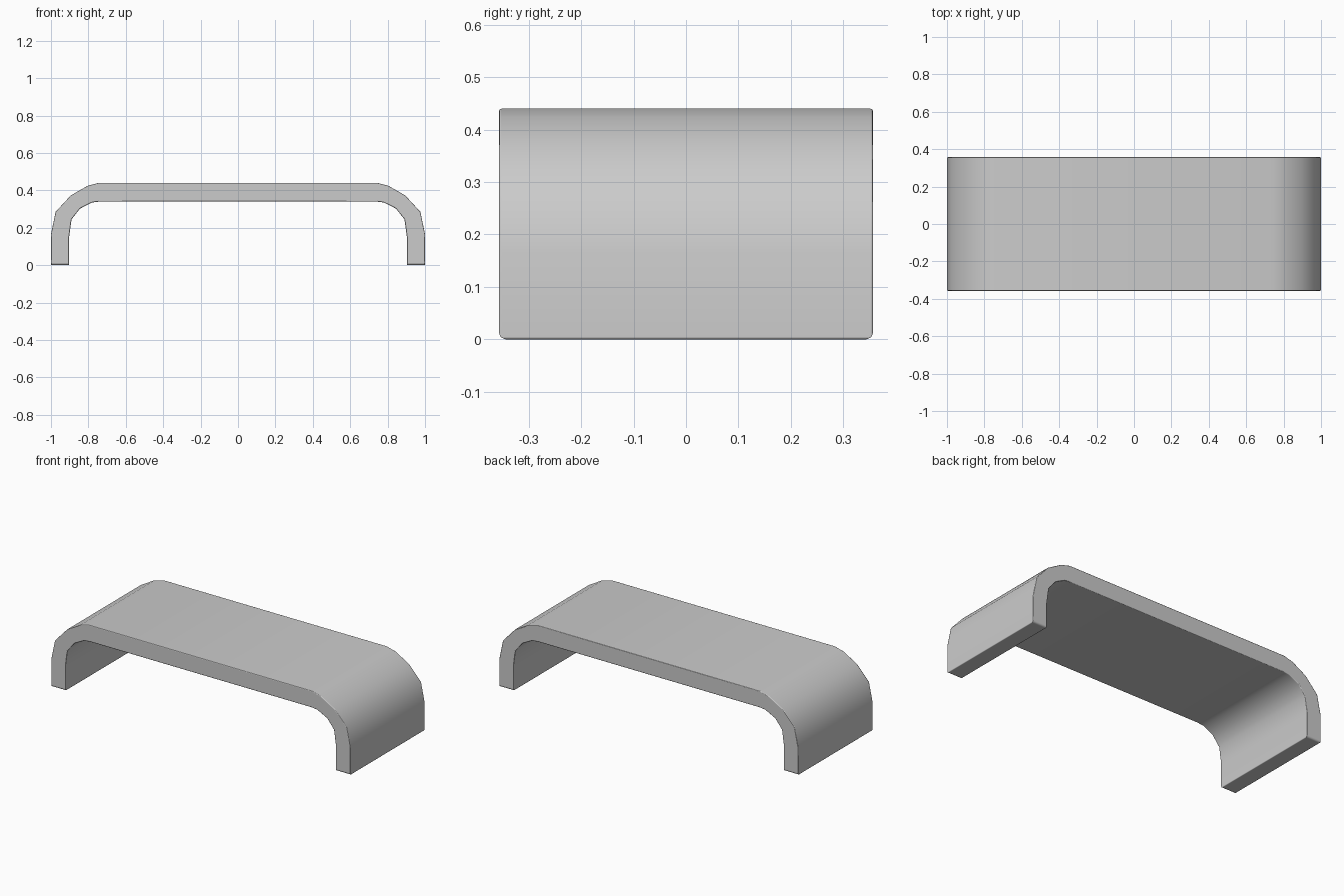
import bpy, bmesh

if "Cube" in bpy.data.objects:
    bpy.data.objects.remove(bpy.data.objects["Cube"])

HALF_DEPTH = 0.357

# Left half of the bent-plate cross-section (x, z), foot to top
outer = [(-1.0, 0.0), (-1.0, 0.165), (-0.975, 0.285), (-0.895, 0.372), (-0.805, 0.424), (-0.745, 0.44)]
inner = [(-0.903, 0.0), (-0.903, 0.15), (-0.89, 0.245), (-0.845, 0.302), (-0.78, 0.335), (-0.74, 0.34)]


def mirrored(points):
    return points + [(-x, z) for x, z in reversed(points)]


# Strip of quads between the outer and inner outlines, extruded in depth
bm = bmesh.new()
top = [bm.verts.new((x, -HALF_DEPTH, z)) for x, z in mirrored(outer)]
under = [bm.verts.new((x, -HALF_DEPTH, z)) for x, z in mirrored(inner)]
faces = [bm.faces.new((top[i], under[i], under[i + 1], top[i + 1])) for i in range(len(top) - 1)]
result = bmesh.ops.extrude_face_region(bm, geom=faces, use_keep_orig=True)
moved = [g for g in result["geom"] if isinstance(g, bmesh.types.BMVert)]
bmesh.ops.translate(bm, verts=moved, vec=(0, 2 * HALF_DEPTH, 0))
bmesh.ops.recalc_face_normals(bm, faces=bm.faces[:])

# Softened rims, rounder at the foot corners
weight = bm.edges.layers.float.new("bevel_weight_edge")
for e in bm.edges:
    if len(e.link_faces) == 2 and e.calc_face_angle() > 0.9:
        foot_side = all(v.co.z < 0.001 for v in e.verts) and abs(e.verts[0].co.y - e.verts[1].co.y) < 0.001
        e[weight] = 1.0 if foot_side else 0.35
for f in bm.faces:
    f.smooth = True

mesh = bpy.data.meshes.new("curved_stand")
bm.to_mesh(mesh)
bm.free()
stand = bpy.data.objects.new("curved_stand", mesh)
bpy.context.collection.objects.link(stand)

bevel = stand.modifiers.new("soft_edges", "BEVEL")
bevel.limit_method = "WEIGHT"
bevel.width = 0.013
bevel.segments = 2
bevel.harden_normals = True
